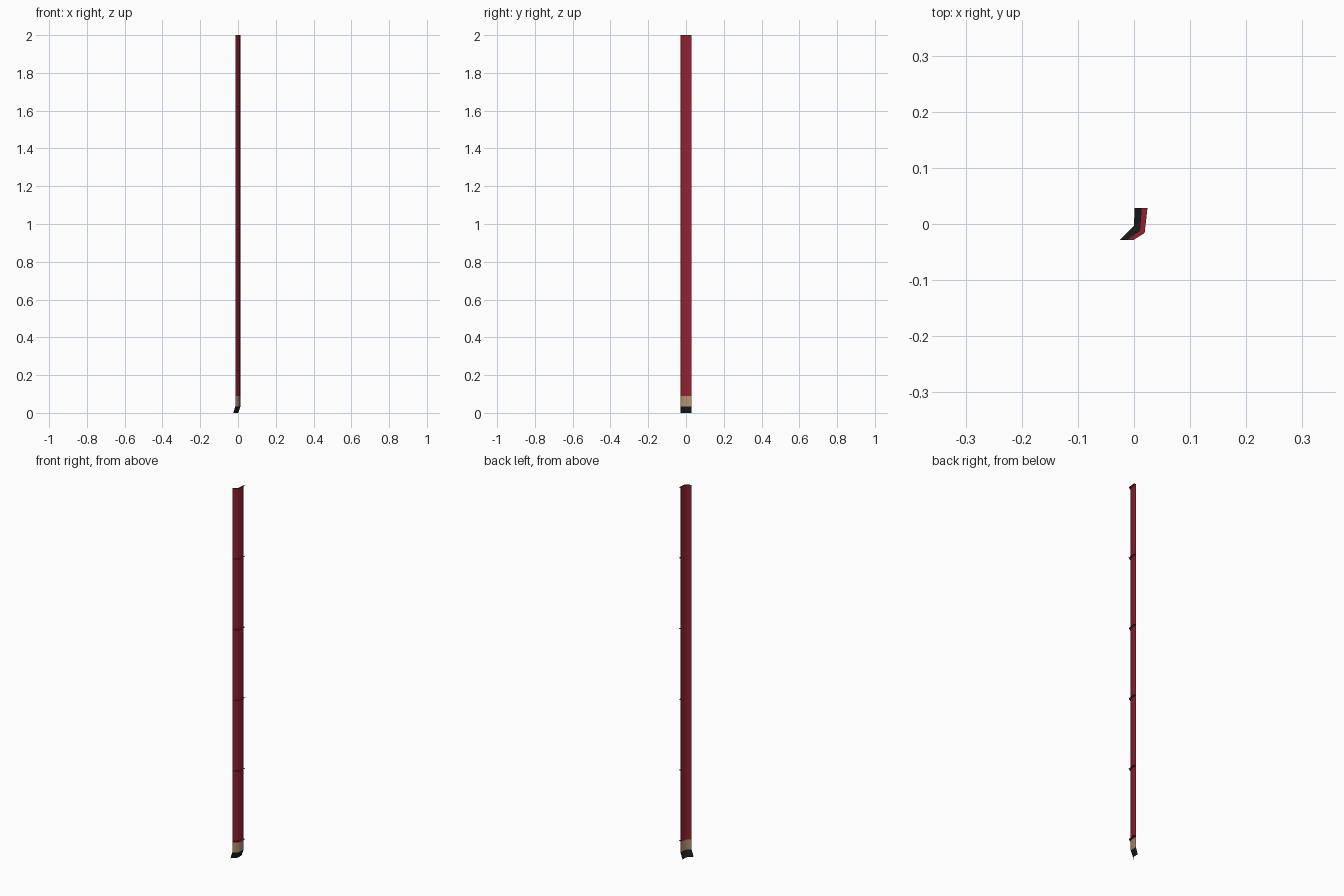
import bpy, bmesh

if "Cube" in bpy.data.objects:
    bpy.data.objects.remove(bpy.data.objects["Cube"])

def material(name, rgb):
    m = bpy.data.materials.new(name)
    m.diffuse_color = (*rgb, 1)
    m.use_nodes = True
    m.node_tree.nodes["Principled BSDF"].inputs["Base Color"].default_value = m.diffuse_color
    return m

RED = material("dark red", (0.29, 0.016, 0.028))
BEIGE = material("beige", (0.47, 0.30, 0.17))
BLACK = material("black", (0.012, 0.012, 0.013))

# plan lines of the bent strip: (x, y)
WALL = [(-0.014, -0.0285), (0.010, -0.012), (0.013, 0.0285)]
FOOT = [(-0.025, -0.0285), (0.000, -0.003), (0.001, 0.0285)]
LIP = [(-0.001, -0.0285), (0.019, -0.016), (0.024, 0.0285)]

def ribbon(name, low, z0, high, z1, mat):
    """Smooth-shaded strip between two plan lines."""
    bm = bmesh.new()
    a = [bm.verts.new((x, y, z0)) for x, y in low]
    b = [bm.verts.new((x, y, z1)) for x, y in high]
    for i in range(len(low) - 1):
        bm.faces.new((a[i], a[i + 1], b[i + 1], b[i])).smooth = True
    me = bpy.data.meshes.new(name)
    bm.to_mesh(me)
    bm.free()
    me.materials.append(mat)
    ob = bpy.data.objects.new(name, me)
    bpy.context.collection.objects.link(ob)
    return ob

# slanted foot and beige plinth, with a thin dark joint under the panels
ribbon("slanted_foot", FOOT, 0, WALL, 0.035, BLACK)
ribbon("plinth", WALL, 0.035, WALL, 0.089, BEIGE)
ribbon("plinth_joint", WALL, 0.089, WALL, 0.095, RED)

# five red panels, each with a flat ledge at its joint
COUNT, START, TOP = 5, 0.095, 2.0
step = (TOP - START) / COUNT
for i in range(COUNT + 1):
    z = START + i * step
    ribbon(f"ledge_{i + 1}", WALL, z, LIP, z, RED).data.flip_normals()
    if i < COUNT:
        ribbon(f"panel_{i + 1}", WALL, z, WALL, z + step, RED)
